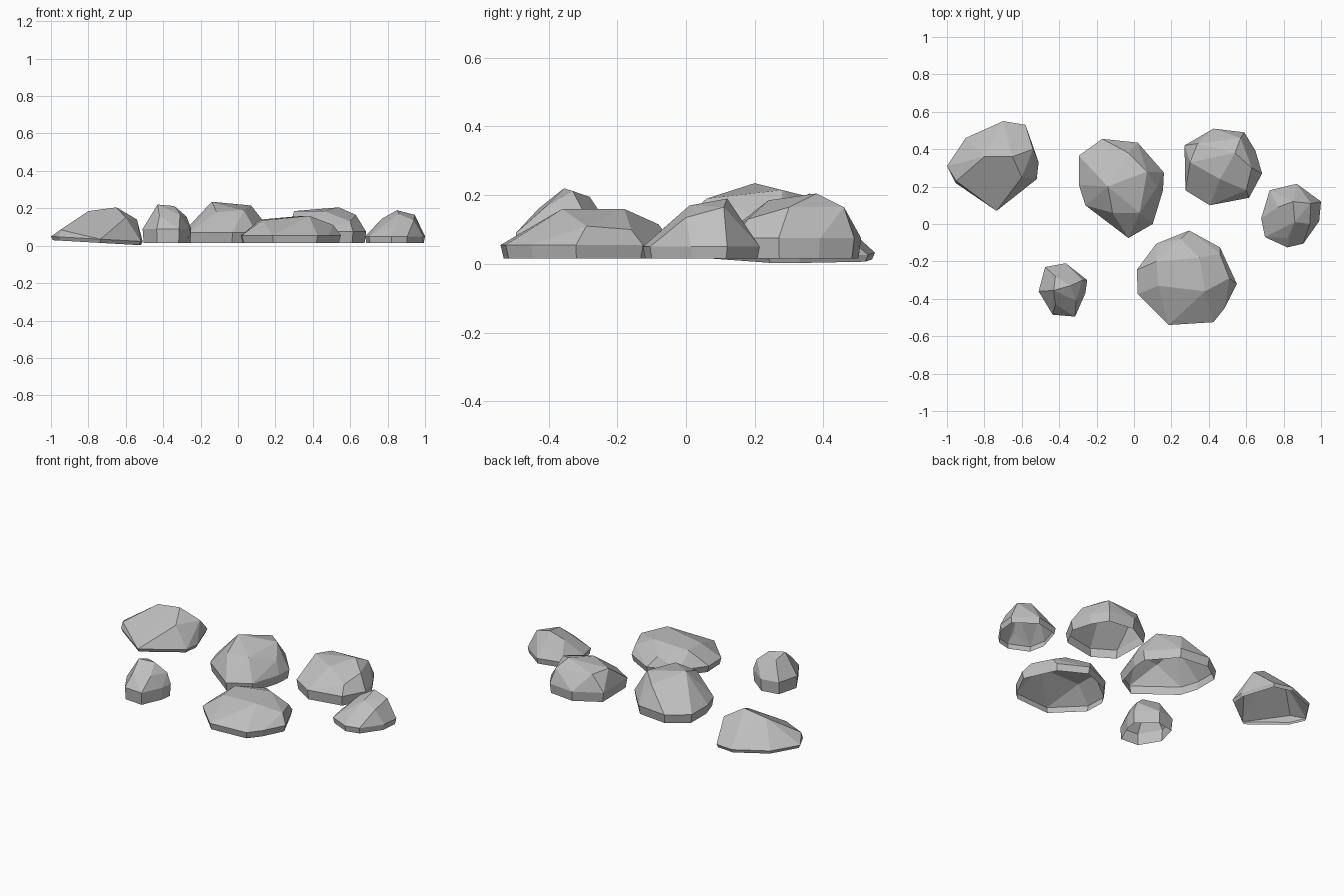
import bpy, bmesh, math

stone = bpy.data.materials.new("stone grey")
stone.diffuse_color = (0.52, 0.52, 0.52, 1)


def rock(name, outline, crown, waist, floor=0.015, tilt=0.0):
    """Faceted open-bottomed boulder: base ring, widest ring and crown points."""
    n = len(outline)
    cx = sum(p[0] for p in outline) / n
    cy = sum(p[1] for p in outline) / n
    bm = bmesh.new()
    for x, y in outline:
        dx, dy = x - cx, y - cy
        bm.verts.new((x, y, waist + tilt * dx))
        bm.verts.new((cx + dx * 0.96, cy + dy * 0.96, floor + tilt * dx))
    for p in crown:
        bm.verts.new(p)
    res = bmesh.ops.convex_hull(bm, input=bm.verts)
    loose = {v for v in res["geom_interior"] + res["geom_unused"]
             if isinstance(v, bmesh.types.BMVert)}
    bmesh.ops.delete(bm, geom=list(loose), context='VERTS')
    bmesh.ops.recalc_face_normals(bm, faces=bm.faces)
    # the underside is open
    under = [f for f in bm.faces if f.normal.z < -0.7]
    bmesh.ops.delete(bm, geom=under, context='FACES')
    bmesh.ops.dissolve_limit(bm, angle_limit=math.radians(7),
                             verts=bm.verts, edges=bm.edges)
    me = bpy.data.meshes.new(name)
    bm.to_mesh(me)
    bm.free()
    me.materials.append(stone)
    bpy.context.collection.objects.link(bpy.data.objects.new(name, me))


# wide rock, back left
rock("back_left_rock",
     [(-1.0, .31), (-.90, .46), (-.70, .55), (-.58, .53), (-.51, .33),
      (-.52, .24), (-.735, .07), (-.955, .22)],
     [(-.80, .36, .185), (-.65, .36, .205), (-.54, .40, .14),
      (-.73, .22, .13), (-.60, .25, .15), (-.95, .23, .085)],
     waist=.035, tilt=-.055)

# small rock, front left
rock("front_left_rock",
     [(-.51, -.36), (-.475, -.23), (-.365, -.21), (-.25, -.30),
      (-.26, -.37), (-.315, -.495), (-.435, -.485)],
     [(-.43, -.355, .22), (-.34, -.33, .212), (-.275, -.30, .155),
      (-.42, -.28, .195), (-.42, -.43, .16), (-.31, -.41, .165)],
     waist=.09)

# tall rock, centre
rock("centre_rock",
     [(-.295, .365), (-.17, .455), (.02, .435), (.16, .275), (.155, .18),
      (.10, 0), (-.03, -.075), (-.26, .10), (-.295, .21)],
     [(-.14, .20, .235), (.07, .28, .215), (-.03, .38, .19), (.03, .06, .19),
      (-.115, .06, .18), (-.235, .25, .135), (.125, .20, .145)],
     waist=.07)

# rock, back right
rock("back_right_rock",
     [(.27, .42), (.425, .51), (.59, .49), (.65, .39), (.685, .27),
      (.615, .14), (.405, .10), (.275, .18)],
     [(.54, .38, .205), (.30, .33, .185), (.46, .24, .185), (.63, .30, .165),
      (.34, .43, .175), (.57, .46, .165), (.60, .18, .13)],
     waist=.075)

# small rock, far right
rock("far_right_rock",
     [(.68, .03), (.725, .18), (.87, .215), (1.0, .12), (.99, .015),
      (.905, -.105), (.82, -.125), (.70, -.07)],
     [(.85, .12, .19), (.945, .11, .165), (.77, .09, .145), (.86, .01, .17),
      (.94, 0, .135), (.82, -.075, .095)],
     waist=.05)

# broad flat rock, front right
rock("front_right_rock",
     [(.015, -.245), (.12, -.105), (.295, -.035), (.46, -.125), (.55, -.32),
      (.485, -.45), (.425, -.525), (.185, -.54), (.02, -.375)],
     [(.38, -.36, .16), (.35, -.18, .16), (.12, -.20, .14), (.51, -.29, .11),
      (.46, -.16, .10), (.25, -.08, .115), (.13, -.33, .135)],
     waist=.055)
